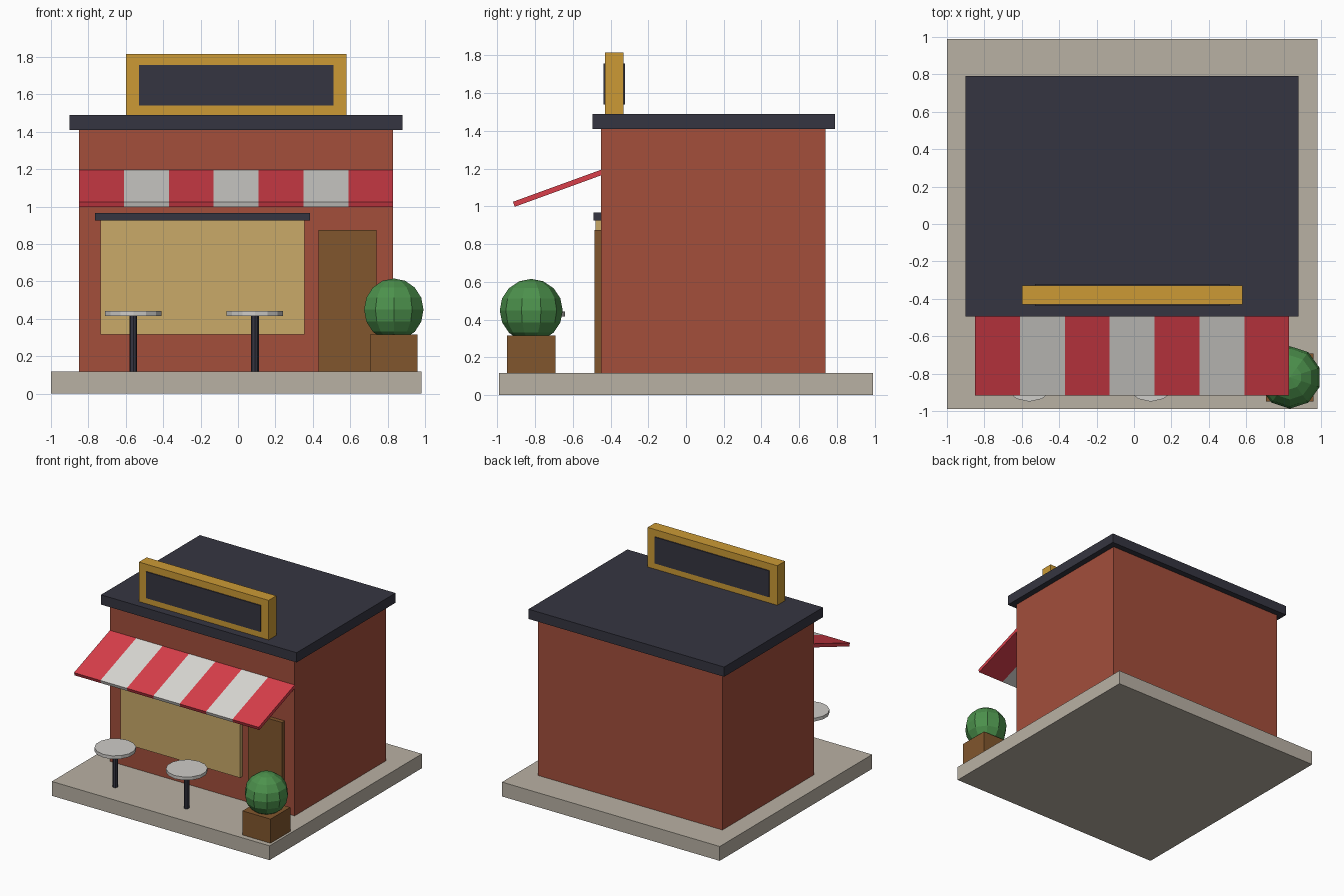
import bpy, bmesh, math
from mathutils import Matrix

if "Cube" in bpy.data.objects:
    bpy.data.objects.remove(bpy.data.objects["Cube"], do_unlink=True)


def material(name, hex_code):
    """Flat colour material from an sRGB hex code."""
    rgb = [int(hex_code[i:i + 2], 16) / 255 for i in (0, 2, 4)]
    lin = [c / 12.92 if c <= 0.04045 else ((c + 0.055) / 1.055) ** 2.4 for c in rgb]
    mat = bpy.data.materials.new(name)
    mat.use_nodes = True
    mat.diffuse_color = (*lin, 1)
    bsdf = next(n for n in mat.node_tree.nodes if n.type == 'BSDF_PRINCIPLED')
    bsdf.inputs["Base Color"].default_value = (*lin, 1)
    bsdf.inputs["Roughness"].default_value = 0.8
    return mat


brick = material("brick red", "A34E3B")
stone = material("warm stone", "B9B1A4")
slate = material("dark slate", "353541")
gold = material("gold trim", "CC9A35")
red = material("awning red", "D83E4A")
white = material("awning white", "DAD8D4")
tan = material("tan shutter", "CAAA69")
brown = material("brown wood", "81562D")
green = material("leaf green", "4C914C")
pale = material("pale table top", "CECCC8")


def finish(name, bm, mat):
    mesh = bpy.data.meshes.new(name)
    bm.to_mesh(mesh)
    bm.free()
    obj = bpy.data.objects.new(name, mesh)
    obj.data.materials.append(mat)
    bpy.context.collection.objects.link(obj)
    return obj


def box(name, x, y, z, mat):
    """Box spanning the given (min, max) ranges."""
    bm = bmesh.new()
    bmesh.ops.create_cube(bm, size=1)
    for v in bm.verts:
        v.co = [(lo + hi) / 2 + c * (hi - lo) for c, (lo, hi) in zip(v.co, (x, y, z))]
    return finish(name, bm, mat)


def cylinder(name, x, y, z, radius, sides, mat):
    bm = bmesh.new()
    spot = Matrix.Translation((x, y, sum(z) / 2))
    bmesh.ops.create_cone(bm, cap_ends=True, segments=sides, radius1=radius,
                          radius2=radius, depth=z[1] - z[0], matrix=spot)
    return finish(name, bm, mat)


GROUND = 0.118

# Building shell
box("paving_slab", (-1, 0.98), (-0.99, 0.99), (0, GROUND), stone)
box("walls", (-0.85, 0.83), (-0.45, 0.74), (GROUND, 1.41), brick)
box("roof", (-0.9, 0.88), (-0.495, 0.79), (1.41, 1.49), slate)

# Rooftop sign with a dark panel on both faces
box("sign_frame", (-0.6, 0.58), (-0.43, -0.33), (1.49, 1.815), gold)
box("sign_panel", (-0.53, 0.51), (-0.438, -0.322), (1.54, 1.757), slate)

# Shop front
box("serving_shutter", (-0.735, 0.355), (-0.48, -0.44), (0.315, 0.925), tan)
box("shutter_lintel", (-0.765, 0.385), (-0.49, -0.44), (0.925, 0.967), slate)
box("door", (0.43, 0.74), (-0.485, -0.44), (GROUND, 0.875), brown)

# Striped sloping awning
STRIPES, WIDTH = 7, 0.24
for i in range(STRIPES):
    left = -0.85 + i * WIDTH
    stripe = box(f"awning_stripe_{i + 1}", (left, left + WIDTH), (-0.25, 0.25),
                 (-0.014, 0.014), white if i % 2 else red)
    stripe.location = (0, -0.677, 1.097)
    stripe.rotation_euler.x = math.radians(20)

# Standing tables
for side, x in (("right", -0.56), ("left", 0.09)):
    cylinder(f"{side}_table_leg", x, -0.795, (GROUND, 0.416), 0.021, 8, slate)
    cylinder(f"{side}_table_top", x, -0.795, (0.416, 0.443), 0.155, 14, pale)

# Planter with a clipped bush
box("planter", (0.705, 0.96), (-0.948, -0.692), (GROUND, 0.316), brown)
bm = bmesh.new()
bmesh.ops.create_uvsphere(bm, u_segments=10, v_segments=8, radius=0.167,
                          matrix=Matrix.Translation((0.833, -0.82, 0.449)))
finish("bush", bm, green)
